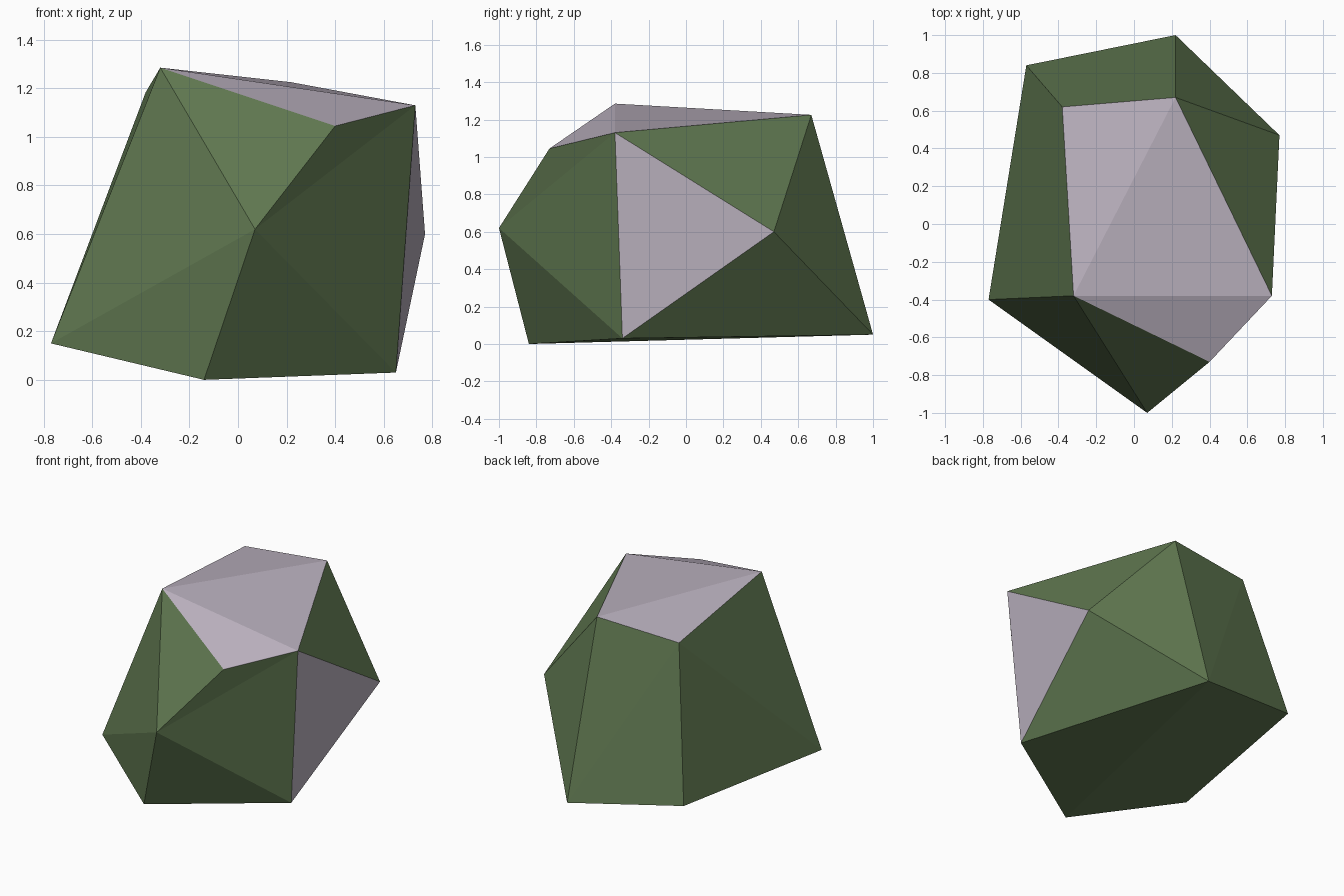
import bpy, bmesh

if "Cube" in bpy.data.objects:
    bpy.data.objects.remove(bpy.data.objects["Cube"])

# Two flat colours: mossy sides and bare stone
def material(name, colour):
    m = bpy.data.materials.new(name)
    m.diffuse_color = (*colour, 1)
    m.use_nodes = True
    m.node_tree.nodes["Principled BSDF"].inputs["Base Color"].default_value = m.diffuse_color
    return m

moss = material("moss_green", (0.115, 0.185, 0.080))
stone = material("pale_stone", (0.50, 0.445, 0.525))

# Corners of the boulder
corners = {
    # upper rim
    "A": (-0.32, -0.38, 1.285), "B": (0.73, -0.38, 1.13), "C": (0.40, -0.73, 1.045),
    "D": (0.22, 0.67, 1.225), "E": (-0.38, 0.62, 1.184),
    # bulging middle
    "F": (0.07, -1.0, 0.62), "G": (0.77, 0.47, 0.60),
    # foot
    "H": (-0.77, -0.40, 0.15), "I": (-0.14, -0.84, 0.0), "J": (0.65, -0.34, 0.03),
    "K": (0.22, 1.0, 0.05), "L": (-0.57, 0.84, 0.177),
}
facets = ("AED ADB ABC "              # top
          "HIF HFA AFC FCB FBJ FIJ "  # front
          "JBG BDG GDK JGK "          # right
          "DEK EKL AEH ELH "          # back and left
          "IJK IKL ILH").split()      # underside

bm = bmesh.new()
verts = {k: bm.verts.new(p) for k, p in corners.items()}
for f in facets:
    bm.faces.new([verts[k] for k in f])
bmesh.ops.recalc_face_normals(bm, faces=bm.faces)
bm.normal_update()

# Bare stone on upward facets and the broken right-hand facet
for f in bm.faces:
    f.material_index = int(f.normal.z > 0.75 or f.normal.x > 0.95)

mesh = bpy.data.meshes.new("boulder")
bm.to_mesh(mesh)
bm.free()
mesh.materials.append(moss)
mesh.materials.append(stone)
boulder = bpy.data.objects.new("boulder", mesh)
bpy.context.collection.objects.link(boulder)
